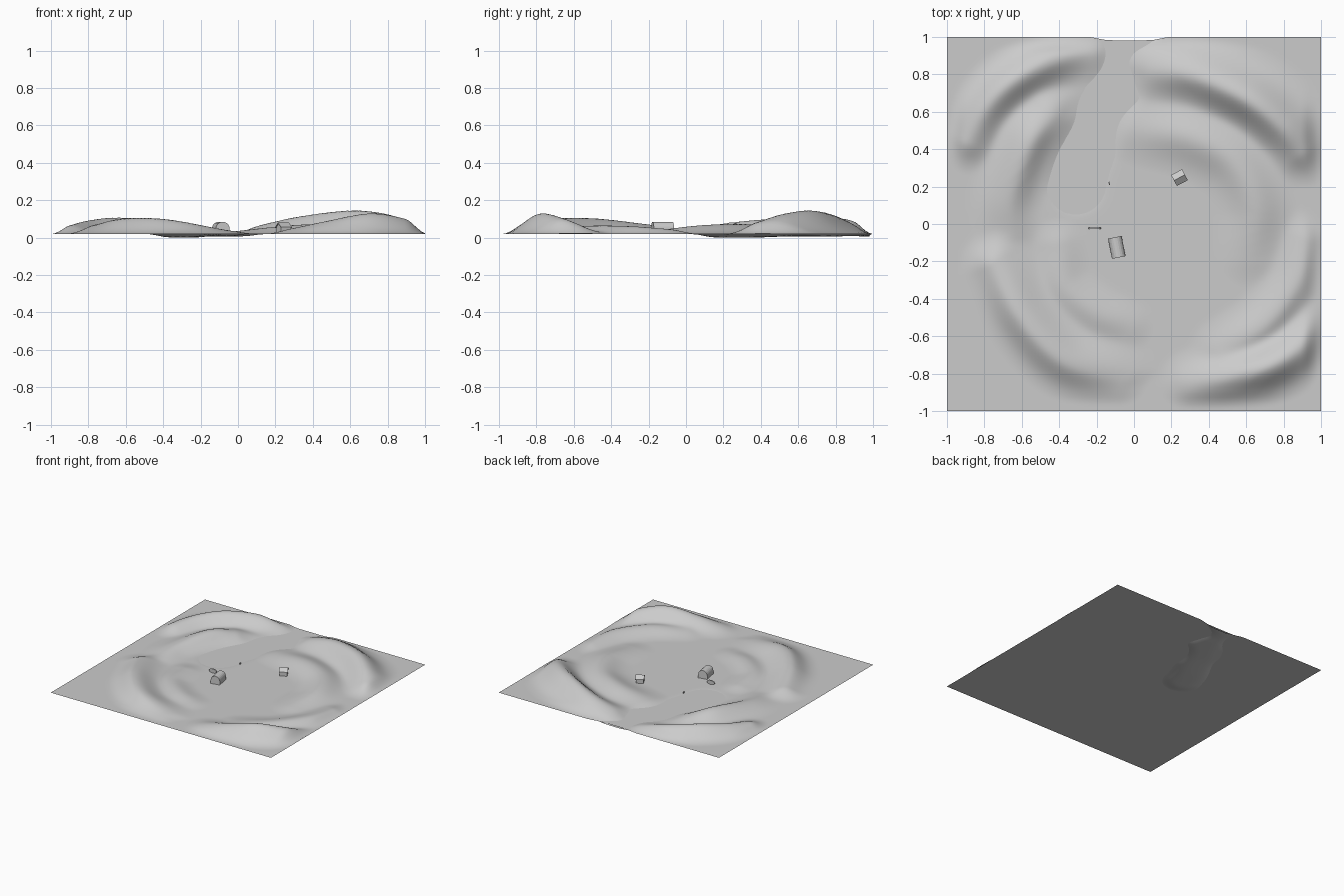
import bpy, bmesh, math
from mathutils import Vector, Matrix

if "Cube" in bpy.data.objects:
    bpy.data.objects.remove(bpy.data.objects["Cube"])

grey = bpy.data.materials.new("stone_grey")
grey.diffuse_color = (0.6, 0.6, 0.6, 1)
grey.use_nodes = True
grey.node_tree.nodes["Principled BSDF"].inputs["Base Color"].default_value = grey.diffuse_color
BASE = 0.019

# Ridges: (width inwards, width outwards, crest points as x, y, height)
RIDGES = [
    (0.09, 0.11, [(0.12, .82, .045), (.33, .79, .095), (.6, .67, .128), (.78, .53, .11), (.88, .41, .07)]),    # north-east
    (0.08, 0.08, [(-.88, .45, .05), (-.79, .62, .075), (-.65, .76, .09), (-.45, .87, .075), (-.27, .91, .03)]),  # north-west
    (0.115, 0.085, [(-.74, -.22, .055), (-.6, -.5, .086), (-.38, -.73, .08), (-.1, -.82, .025)]),            # south-west
    (0.09, 0.085, [(.32, -.85, .035), (.5, -.82, .075), (.7, -.77, .112), (.86, -.68, .09), (.98, -.56, .04)]),  # south-east
    (0.09, 0.07, [(.93, -.1, .03), (.86, -.33, .045), (.7, -.54, .045), (.48, -.67, .025)]),                # east shelf
    (0.08, 0.10, [(-.46, .57, .05), (-.56, .43, .08), (-.66, .15, .05), (-.66, -.02, .025)]),              # west inner
    (0.10, 0.10, [(.03, .5, .02), (.3, .46, .05), (.53, .33, .055), (.65, .1, .05), (.63, -.15, .02)]),     # east inner
    (0.08, 0.08, [(-.4, -.12, .02), (-.37, -.33, .03), (-.2, -.48, .03), (-.04, -.54, .015)]),             # south-west inner
]
# Pond and the stream that leaves by the north edge (x, y, depth)
STREAM = [(-.31, .21, .018), (-.28, .33, .0185), (-.2, .52, .012), (-.08, .75, .012), (-.04, .9, .012), (-.03, 1.0, .012)]


def spline(pts, n=44):
    """Catmull-Rom samples through the points."""
    p = [Vector(q) for q in pts]
    p = [2 * p[0] - p[1]] + p + [2 * p[-1] - p[-2]]
    out = []
    for i in range(n):
        t = i / (n - 1) * (len(p) - 3)
        k = min(int(t), len(p) - 4)
        t -= k
        a, b, c, d = p[k:k + 4]
        out.append(0.5 * (2 * b + (c - a) * t + (2 * a - 5 * b + 4 * c - d) * t * t
                          + (3 * b - a - 3 * c + d) * t ** 3))
    return out


def smooth(t):
    t = max(0.0, min(1.0, t))
    return t * t * (3 - 2 * t)


LINES = [(wi, wo, [tuple(v) + (math.hypot(v.x, v.y),) for v in spline(pts)]) for wi, wo, pts in RIDGES]
BED = [tuple(v) for v in spline(STREAM, 30)]


def height(x, y):
    total, r = 0.0, math.hypot(x, y)
    for wi, wo, line in LINES:
        best = 0.0
        for px, py, h, pr in line:
            d2 = (x - px) ** 2 + (y - py) ** 2
            if d2 < 0.12:
                w = wi + (wo - wi) * smooth((r - pr) / 0.1 + 0.5)
                best = max(best, h * math.exp(-d2 / (w * w * 1.5)))
        total += best ** 2.2
    z = total ** (1 / 2.2)
    z *= smooth((1.03 - max(abs(x), abs(y))) / 0.13)
    z = max(0.0, z - 0.002)
    dip = max(d * math.exp(-(((x - px) ** 2 + (y - py) ** 2) / 0.016) ** 2) for px, py, d in BED)
    return BASE + z - dip


def bank(co):
    """Wear back the bank where the stream crosses the north edge."""
    if co.y > 0.999 and -0.25 < co.x < 0.2:
        co.y -= 0.018 * smooth((0.225 - abs(co.x + 0.025)) / 0.12)


def add(name, bm, smooth_shade=False):
    me = bpy.data.meshes.new(name)
    bmesh.ops.recalc_face_normals(bm, faces=bm.faces)
    bm.to_mesh(me)
    bm.free()
    me.materials.append(grey)
    for f in me.polygons:
        f.use_smooth = smooth_shade
    ob = bpy.data.objects.new(name, me)
    bpy.context.collection.objects.link(ob)
    return ob


def extrude_profile(name, profile, length, loc, turn):
    """Solid with an (x, z) profile running along its local y axis."""
    bm = bmesh.new()
    face = bm.faces.new([bm.verts.new((x, -length / 2, z)) for x, z in profile])
    ext = bmesh.ops.extrude_face_region(bm, geom=[face])
    verts = [v for v in ext["geom"] if isinstance(v, bmesh.types.BMVert)]
    bmesh.ops.translate(bm, verts=verts, vec=(0, length, 0))
    bm.transform(Matrix.Translation(loc) @ Matrix.Rotation(math.radians(turn), 4, 'Z'))
    return add(name, bm)


# Rolling ground sheet
bm = bmesh.new()
bmesh.ops.create_grid(bm, x_segments=110, y_segments=110, size=1)
for v in bm.verts:
    v.co.z = height(v.co.x, v.co.y)
    bank(v.co)
add("ground", bm, True)

# Flat underside sheet, which also lies level across the pond and stream
bm = bmesh.new()
bmesh.ops.create_grid(bm, x_segments=40, y_segments=40, size=1)
for v in bm.verts:
    v.co.z = BASE - 0.0015
    bank(v.co)
bmesh.ops.reverse_faces(bm, faces=bm.faces)
add("base_sheet", bm)

# Round-roofed hut
arch = [(0.037, 0)] + [(0.037 * math.cos(a), 0.03 + 0.036 * math.sin(a))
                       for a in [math.pi * i / 10 for i in range(11)]] + [(-0.037, 0)]
extrude_profile("round_hut", arch, 0.11, (-0.092, -0.125, BASE), 11)

# Gabled cabin: walls, then an overhanging roof
cz = BASE + 0.002
extrude_profile("cabin_walls", [(-.026, 0), (.026, 0), (.026, .036), (0, .054), (-.026, .036)],
                0.056, (0.243, 0.248, cz), -62)
extrude_profile("cabin_roof", [(-.033, .031), (0, .054), (.033, .031), (.033, .036), (0, .060), (-.033, .036)],
                0.066, (0.243, 0.248, cz), -62)

# Upright oval board
oval = [(0.034 * math.cos(a), 0.017 + 0.017 * math.sin(a)) for a in [math.tau * i / 16 for i in range(16)]]
extrude_profile("oval_board", oval, 0.008, (-0.21, -0.024, BASE), 0)

# Small marker post
extrude_profile("marker_post", [(-.003, 0), (.003, 0), (.003, .014), (-.003, .014)],
                0.018, (-0.132, 0.217, BASE - 0.002), 10)
